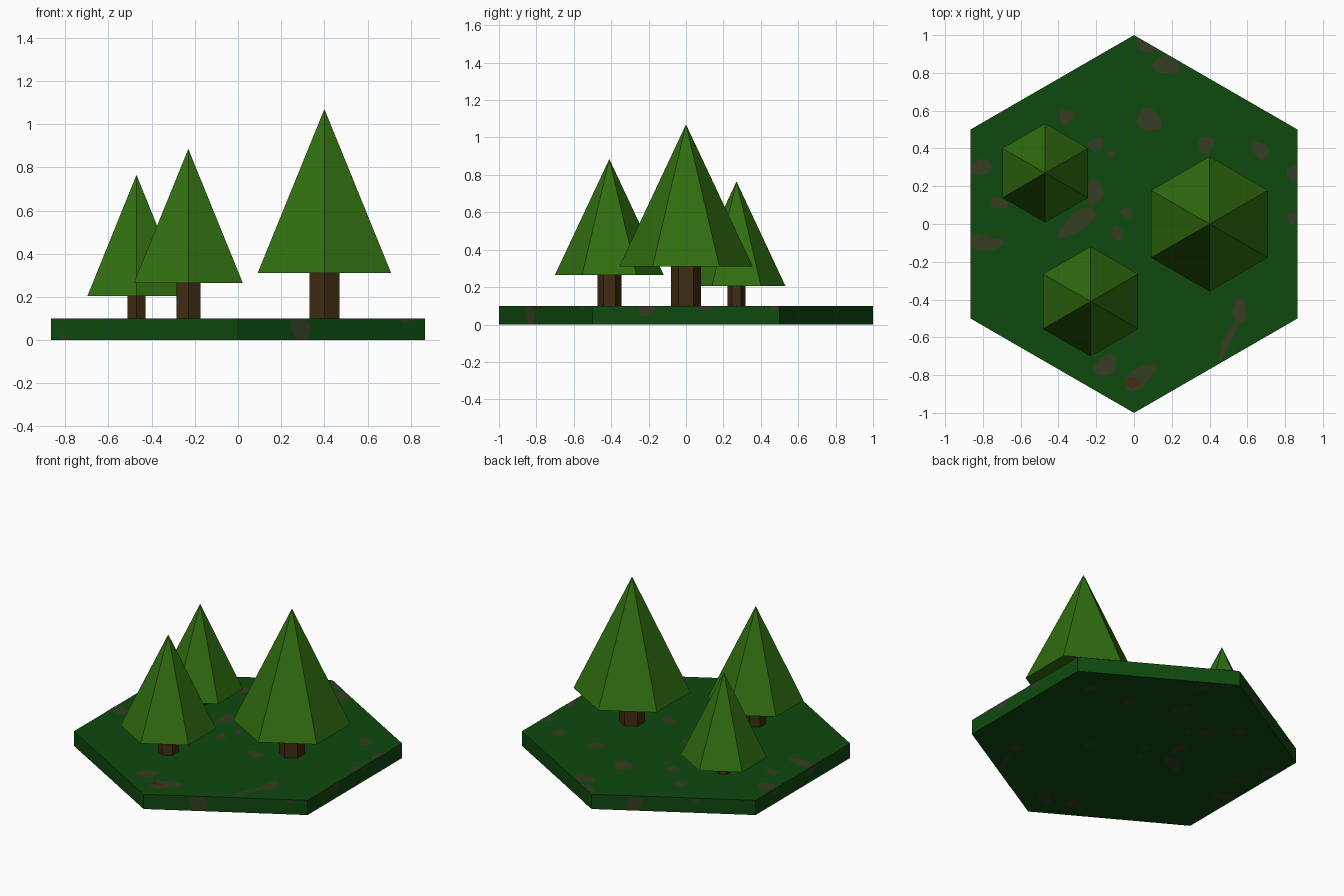
import bpy, bmesh, math, random
from mathutils import Vector

if "Cube" in bpy.data.objects:
    bpy.data.objects.remove(bpy.data.objects["Cube"])

random.seed(4)


def material(name, rgb):
    m = bpy.data.materials.new(name)
    m.diffuse_color = (*rgb, 1)
    m.use_nodes = True
    m.node_tree.nodes["Principled BSDF"].inputs["Base Color"].default_value = m.diffuse_color
    return m


GRASS = material("dark green grass", (0.0045, 0.066, 0.0045))
LEAF = material("pine green", (0.030, 0.155, 0.005))
BARK = material("brown bark", (0.050, 0.025, 0.006))
MOSS = material("brown moss", (0.036, 0.046, 0.016))
SOIL = material("red brown soil", (0.058, 0.024, 0.006))
APOTHEM = math.sqrt(3) / 2


def finish(name, bm, mat):
    me = bpy.data.meshes.new(name)
    bm.to_mesh(me)
    bm.free()
    me.materials.append(mat)
    ob = bpy.data.objects.new(name, me)
    bpy.context.collection.objects.link(ob)
    return ob


def hex_solid(name, x, y, z0, z1, r0, r1, mat):
    """Six-sided prism or pyramid with corners pointing along y."""
    bm = bmesh.new()
    bmesh.ops.create_cone(bm, cap_ends=True, segments=6, radius1=r0, radius2=r1, depth=z1 - z0)
    # force the corner direction, whatever the primitive's start angle
    ref = max(bm.verts, key=lambda v: v.co.xy.length)
    turn = math.pi / 2 - math.atan2(ref.co.y, ref.co.x)
    c, s = math.cos(turn), math.sin(turn)
    for v in bm.verts:
        px, py, pz = v.co
        v.co = (px * c - py * s + x, px * s + py * c + y, pz + (z0 + z1) / 2)
    return finish(name, bm, mat)


def blob(rx, ry, angle, n=16):
    """Wobbly oval outline."""
    p, q = random.uniform(0, 6), random.uniform(0, 6)
    c, s = math.cos(math.radians(angle)), math.sin(math.radians(angle))
    pts = []
    for i in range(n):
        a = math.tau * i / n
        k = 1 + 0.13 * math.sin(2 * a + p) + 0.12 * math.sin(3 * a + q)
        u, v = rx * k * math.cos(a), ry * k * math.sin(a)
        pts.append((u * c - v * s, u * s + v * c))
    return pts


def inside_hex(x, y):
    """Pull a point back onto the tile if it lies beyond an edge."""
    d = max(x * math.cos(i * math.pi / 3) + y * math.sin(i * math.pi / 3) for i in range(6))
    k = min(1, APOTHEM / d) if d > 0 else 1
    return x * k, y * k


# hexagonal ground tile
hex_solid("ground_tile", 0, 0, 0.0015, 0.1, 1, 1, GRASS)

# trees: x, y, foliage bottom, top, foliage radius, trunk radius
for name, x, y, z0, z1, r, t in (("large", 0.40, 0.0, 0.31, 1.07, 0.357, 0.08),
                                 ("medium", -0.23, -0.41, 0.265, 0.885, 0.291, 0.064),
                                 ("small", -0.47, 0.27, 0.205, 0.765, 0.262, 0.048)):
    hex_solid(name + "_trunk", x, y, 0.095, z0 + 0.01, t, t, BARK)
    hex_solid(name + "_foliage", x, y, z0, z1, r, 0, LEAF)

# moss patches: x, y, half length, half width, angle
PATCHES = (
    (0.06, 0.95, .05, .04, -30), (0.17, 0.84, .065, .05, -20), (0.08, 0.55, .075, .05, -35),
    (-0.36, 0.57, .035, .045, 0), (-0.20, 0.42, .045, .035, 0), (-0.12, 0.37, .02, .02, 0),
    (0.38, 0.42, .045, .04, 0), (0.67, 0.39, .04, .05, 20), (0.84, 0.27, .03, .04, 0),
    (-0.81, 0.30, .065, .038, 0), (-0.72, 0.11, .05, .03, 0), (-0.21, 0.17, .04, .075, 0),
    (-0.30, 0.01, .11, .05, 30), (-0.09, -0.05, .03, .04, 0), (-0.79, -0.10, .085, .045, 0),
    (-0.04, 0.06, .03, .03, 0), (0.84, 0.03, .03, .03, 0), (0.56, -0.46, .04, .06, 0),
    (0.50, -0.61, .11, .022, 65), (-0.15, -0.75, .075, .045, 30), (0.03, -0.81, .095, .05, 30),
    (0.23, -0.14, .05, .04, 0))
bm = bmesh.new()
for x, y, rx, ry, ang in PATCHES:
    pts = [inside_hex(x + u, y + v) for u, v in blob(rx, ry, ang)]
    bm.faces.new([bm.verts.new((a, b, 0.102)) for a, b in pts])
    under = [inside_hex(x + 0.8 * u, y + 0.8 * v) for u, v in blob(rx, ry, ang)]
    bm.faces.new([bm.verts.new((a, b, 0)) for a, b in reversed(under)])
finish("moss_patches", bm, MOSS)

# reddish spot at the front
bm = bmesh.new()
bm.faces.new([bm.verts.new((-0.005 + u, -0.84 + v, 0.104)) for u, v in blob(.035, .03, 0)])
finish("soil_spot", bm, SOIL)

# moss on the rim: edge normal angle, offset along edge, height, half width, half height
bm = bmesh.new()
for deg, off, z, w, h in ((-60, -0.165, 0.05, .05, .06), (-60, 0.39, 0.09, .02, .015),
                          (-120, -0.43, 0.01, .015, .015), (0, -0.21, 0.09, .045, .045),
                          (0, 0.1, 0.095, .05, .018), (0, -0.35, 0.095, .03, .012),
                          (0, 0.47, 0.09, .02, .02), (120, -0.24, 0.05, .045, .05),
                          (120, 0.13, 0.09, .03, .025), (180, -0.30, 0.09, .04, .03),
                          (180, 0.10, 0.09, .05, .04)):
    a = math.radians(deg)
    n, t = Vector((math.cos(a), math.sin(a), 0)), Vector((-math.sin(a), math.cos(a), 0))
    vs = []
    for u, v in blob(w, h, 0):
        co = n * (APOTHEM + 0.0015) + t * (off + u)
        co.z = min(0.1, max(0.002, z + v))
        vs.append(bm.verts.new(co))
    bm.faces.new(vs)
finish("rim_moss", bm, MOSS)
